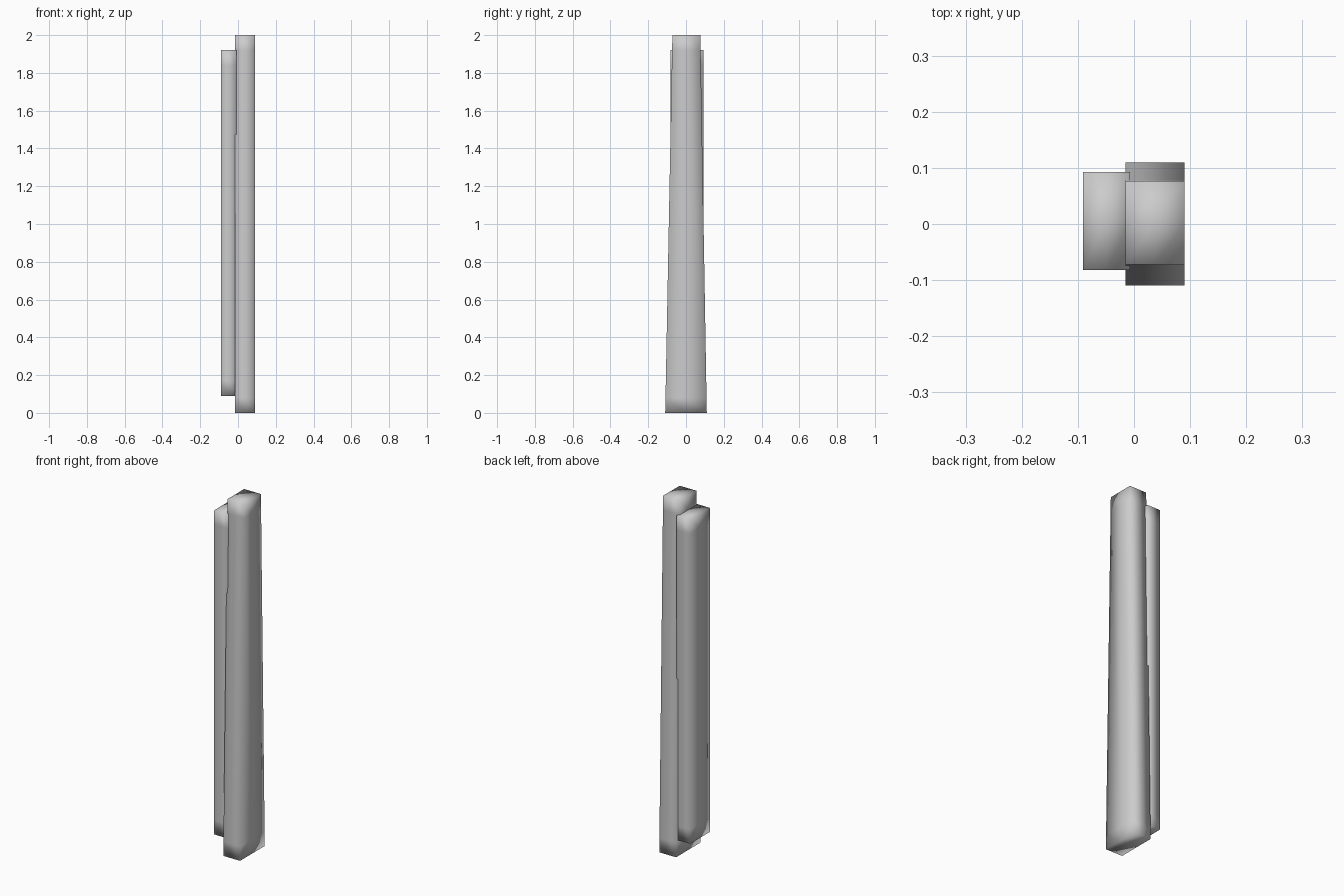
import bpy
import bmesh

cube = bpy.data.objects.get("Cube")
if cube:
    bpy.data.objects.remove(cube, do_unlink=True)

grey = bpy.data.materials.new("light grey")
grey.use_nodes = True
colour = (0.6, 0.6, 0.6, 1)
grey.diffuse_color = colour
grey.node_tree.nodes["Principled BSDF"].inputs["Base Color"].default_value = colour


def post(name, x_range, y_bottom, y_top, z_range, border):
    """Soft-shaded tapered post, with edge loops near its ends and mid-sides."""
    bm = bmesh.new()
    bmesh.ops.create_cube(bm, size=1)
    height = z_range[1] - z_range[0]
    cuts = [((0, 0, s * (0.5 - border / height)), (0, 0, 1)) for s in (-1, 1)]
    cuts += [((0, 0, 0), (1, 0, 0)), ((0, 0, 0), (0, 1, 0))]
    for centre, normal in cuts:
        geom = bm.verts[:] + bm.edges[:] + bm.faces[:]
        bmesh.ops.bisect_plane(bm, geom=geom, plane_co=centre, plane_no=normal)

    # Stretch the unit block to size, tapering the depth with height
    for v in bm.verts:
        u, w, t = (c + 0.5 for c in v.co)
        y0 = y_bottom[0] + (y_top[0] - y_bottom[0]) * t
        y1 = y_bottom[1] + (y_top[1] - y_bottom[1]) * t
        v.co = (x_range[0] + (x_range[1] - x_range[0]) * u,
                y0 + (y1 - y0) * w,
                z_range[0] + height * t)
    for f in bm.faces:
        f.smooth = True
    mesh = bpy.data.meshes.new(name)
    bm.to_mesh(mesh)
    bm.free()
    mesh.materials.append(grey)
    obj = bpy.data.objects.new(name, mesh)
    bpy.context.collection.objects.link(obj)


# Tall tapered post and the shorter straight post beside it
post("tapered_post", (-0.015, 0.09), (-0.11, 0.11), (-0.072, 0.076), (0, 2), 0.08)
post("straight_post", (-0.091, -0.007), (-0.082, 0.093), (-0.082, 0.093), (0.09, 1.92), 0.08)
